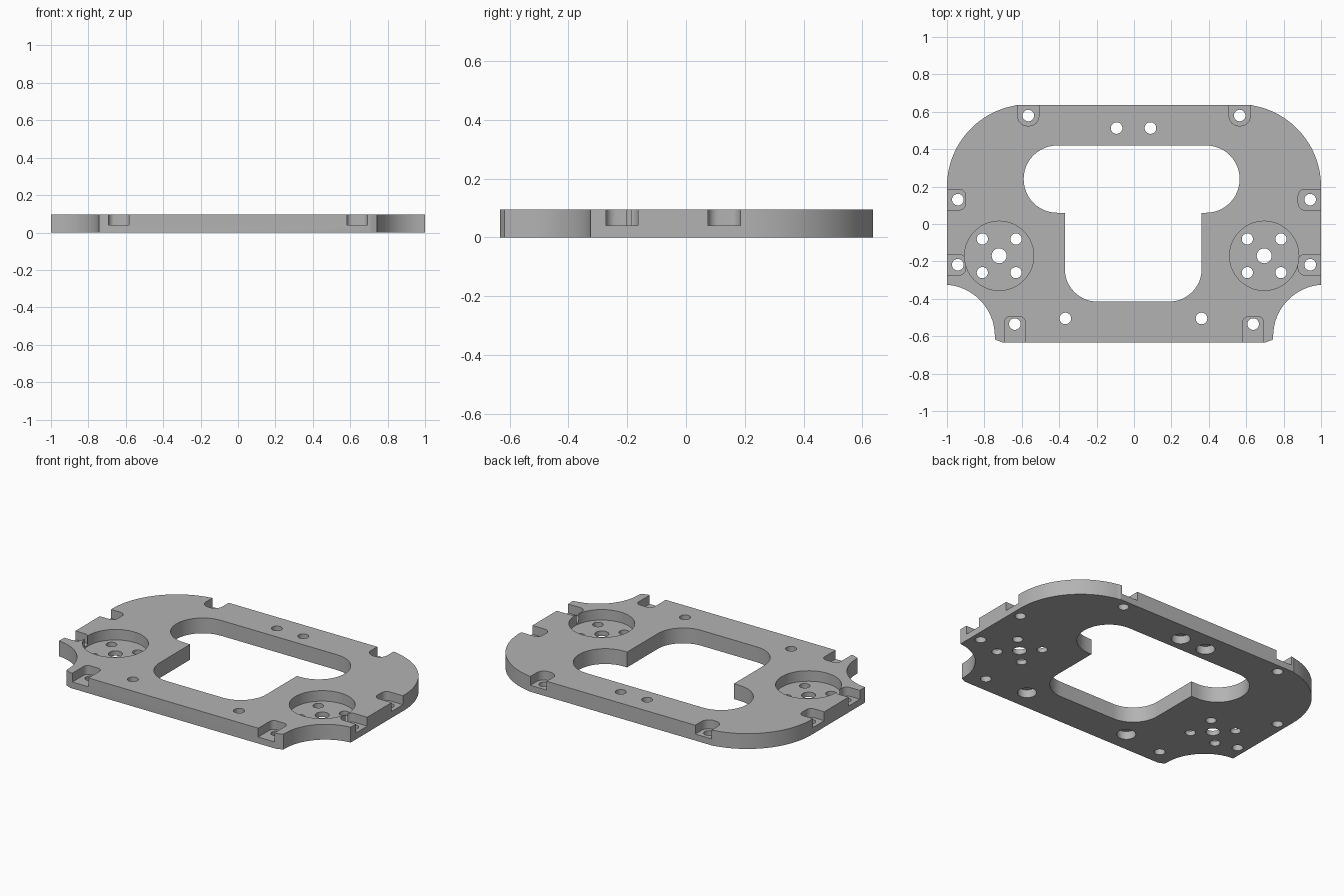
import bpy, bmesh
from math import cos, sin, radians

if "Cube" in bpy.data.objects:
    bpy.data.objects.remove(bpy.data.objects["Cube"])

THICK = 0.095
LEDGE = 0.04      # floor of the edge notches
FLOOR = 0.03      # floor of the round pockets

grey = bpy.data.materials.new("plate_grey")
grey.use_nodes = True
colour = (0.45, 0.45, 0.45, 1)
grey.diffuse_color = colour
grey.node_tree.nodes["Principled BSDF"].inputs["Base Color"].default_value = colour


def arc(cx, cy, r, start, end, steps=16):
    angles = [radians(start + (end - start) * i / steps) for i in range(steps + 1)]
    return [(cx + r * cos(a), cy + r * sin(a)) for a in angles]


def solid(name, points, z0, z1):
    """Make a closed prism from a counter-clockwise outline."""
    bm = bmesh.new()
    low = [bm.verts.new((x, y, z0)) for x, y in points]
    high = [bm.verts.new((x, y, z1)) for x, y in points]
    bm.faces.new(list(reversed(low)))
    bm.faces.new(high)
    for i in range(len(points)):
        bm.faces.new((low[i - 1], low[i], high[i], high[i - 1]))
    mesh = bpy.data.meshes.new(name)
    bm.to_mesh(mesh)
    bm.free()
    mesh.materials.append(grey)
    obj = bpy.data.objects.new(name, mesh)
    bpy.context.scene.collection.objects.link(obj)
    return obj


def cut(points, z0, z1=THICK + 0.1):
    """Subtract a prism from the plate."""
    cutter = solid("cutter", points, z0, z1)
    cutter.hide_render = True
    mod = plate.modifiers.new("cut", "BOOLEAN")
    mod.operation = "DIFFERENCE"
    mod.solver = "EXACT"
    mod.object = cutter
    # Bake the cut into the plate mesh
    bpy.context.view_layer.update()
    graph = bpy.context.evaluated_depsgraph_get()
    result = bpy.data.meshes.new_from_object(plate.evaluated_get(graph))
    plate.modifiers.remove(mod)
    plate.data = result
    bpy.data.objects.remove(cutter)


def drill(x, y, r, z0=-0.1, z1=THICK + 0.1, steps=32):
    cut(arc(x, y, r, 0, 360, steps)[:-1], z0, z1)


def rounded_box(x0, x1, y0, y1, r):
    return (arc(x1 - r, y1 - r, r, 0, 90, 8) + arc(x0 + r, y1 - r, r, 90, 180, 8)
            + arc(x0 + r, y0 + r, r, 180, 270, 8) + arc(x1 - r, y0 + r, r, 270, 360, 8))


# Outer outline: right half, mirrored for the left
right_half = [(0.705, -0.633), (0.72, -0.627), (0.743, -0.618)]
right_half += arc(1.02, -0.6, 0.276, 180, 94.2)
right_half += arc(0.56, 0.2, 0.44, 0, 80, 24)
right_half += [(0.632, 0.636)]
outline = right_half + [(-x, y) for x, y in reversed(right_half)]
plate = solid("base_plate", outline, 0, THICK)

# Central window: wide slot above a narrower rounded opening
window = arc(0.385, 0.24, 0.18, -90, 90, 24) + arc(-0.41, 0.24, 0.18, 90, 270, 24)
window += [(-0.37, 0.06)] + arc(-0.195, -0.24, 0.175, 180, 270)
window += arc(0.187, -0.24, 0.175, 270, 360) + [(0.362, 0.06)]
cut(window, -0.1)

# Round pockets with a centre hole and four screw holes
for cx in (-0.721, 0.696):
    drill(cx, -0.17, 0.185, FLOOR, steps=64)
    drill(cx, -0.17, 0.04)
    for dx in (-0.09, 0.09):
        for dy in (-0.09, 0.09):
            drill(cx + dx, -0.17 + dy, 0.03)

# Screw notches open to the plate edges
for side in (-1, 1):
    x = 0.565 * side
    cut(rounded_box(x - 0.056, x + 0.056, 0.525, 0.8, 0.05), LEDGE)
    drill(x, 0.58, 0.031)

    x = 0.637 * side
    cut(rounded_box(x - 0.055, x + 0.055, -0.8, -0.495, 0.03), LEDGE)
    drill(x, -0.535, 0.031)

    inner = 0.9 if side < 0 else 0.878
    x0, x1 = sorted((inner * side, 1.2 * side))
    for y in (0.13, -0.218):
        cut(rounded_box(x0, x1, y - 0.055, y + 0.055, 0.035), LEDGE)
        drill(0.942 * side, y, 0.031)

# Through holes, counterbored from below
for x, y in ((-0.093, 0.513), (0.088, 0.513), (-0.367, -0.505), (0.361, -0.505)):
    drill(x, y, 0.031)
    drill(x, y, 0.054, -0.1, 0.05)

bpy.context.view_layer.objects.active = plate
plate.select_set(True)
bpy.ops.object.shade_smooth_by_angle(angle=radians(30))
